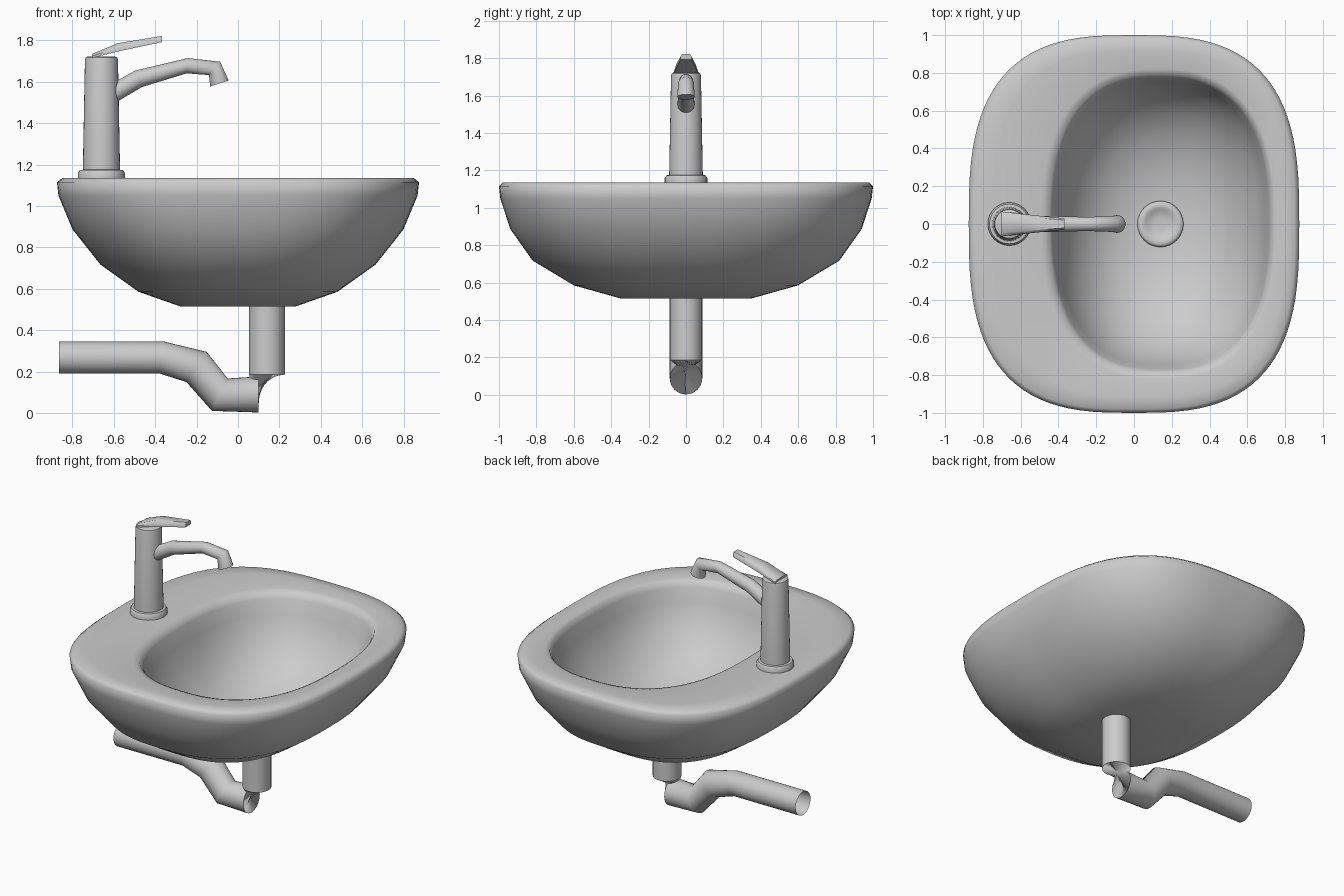
import bpy, bmesh, math
from mathutils import Vector

if "Cube" in bpy.data.objects:
    bpy.data.objects.remove(bpy.data.objects["Cube"])

grey = bpy.data.materials.new("ceramic grey")
grey.use_nodes = True
colour = (0.6, 0.6, 0.6, 1)
grey.diffuse_color = colour
grey.node_tree.nodes["Principled BSDF"].inputs["Base Color"].default_value = colour


def loft(name, rings, cap_start=False, cap_end=False, sharp=None):
    """Skin a list of equally long point rings."""
    bm = bmesh.new()
    loops = [[bm.verts.new(p) for p in ring] for ring in rings]
    n = len(loops[0])
    for a, b in zip(loops, loops[1:]):
        for i in range(n):
            j = (i + 1) % n
            bm.faces.new((a[i], a[j], b[j], b[i]))
    if cap_start:
        bm.faces.new(loops[0][::-1])
    if cap_end:
        bm.faces.new(loops[-1])
    bmesh.ops.recalc_face_normals(bm, faces=bm.faces)
    mesh = bpy.data.meshes.new(name)
    bm.to_mesh(mesh)
    bm.free()
    mesh.materials.append(grey)
    obj = bpy.data.objects.new(name, mesh)
    bpy.context.collection.objects.link(obj)
    bpy.ops.object.select_all(action='DESELECT')
    obj.select_set(True)
    bpy.context.view_layer.objects.active = obj
    if sharp:
        bpy.ops.object.shade_smooth_by_angle(angle=math.radians(sharp))
    else:
        bpy.ops.object.shade_smooth()
    return obj


def oval(z, rx, ry, cx=0, power=2.0, n=96):
    """Horizontal superellipse ring."""
    ring = []
    for i in range(n):
        a = math.tau * i / n
        c, s = math.cos(a), math.sin(a)
        ring.append((cx + rx * math.copysign(abs(c) ** (2 / power), c),
                     ry * math.copysign(abs(s) ** (2 / power), s), z))
    return ring


def lathe(name, cx, profile, **caps):
    return loft(name, [oval(z, r, r, cx, n=32) for r, z in profile], **caps)


def hoop(x, z, r, angle, side=1, n=32):
    """Circle centred on the xz plane; angle turns its in-plane axis from +x to +z."""
    u = Vector((math.cos(angle), 0, math.sin(angle)))
    v = Vector((0, side, 0))
    return [Vector((x, 0, z)) + r * (math.cos(math.tau * i / n) * u
            + math.sin(math.tau * i / n) * v) for i in range(n)]


# Basin: outer shell up, over the flat rim, and down into the bowl
sections = [
    (0.515, 0.28, 0.35, 0, 2.4), (0.585, 0.48, 0.60, 0, 2.5),
    (0.717, 0.665, 0.82, 0, 2.6), (0.887, 0.80, 0.94, 0, 2.75),
    (1.05, 0.868, 0.993, 0, 2.9), (1.115, 0.875, 1.0, 0, 2.9),
    (1.135, 0.85, 0.98, 0, 2.9), (1.135, 0.78, 0.92, 0.03, 2.8),
    (1.135, 0.62, 0.82, 0.13, 2.5), (1.125, 0.59, 0.79, 0.14, 2.5),
    (1.09, 0.572, 0.77, 0.143, 2.5), (1.0, 0.55, 0.745, 0.145, 2.5),
    (0.89, 0.51, 0.70, 0.145, 2.4), (0.77, 0.44, 0.61, 0.14, 2.3),
    (0.67, 0.34, 0.47, 0.14, 2.2), (0.605, 0.22, 0.30, 0.14, 2.1),
    (0.58, 0.1, 0.12, 0.14, 2),
]
loft("basin", [oval(*s) for s in sections], cap_start=True, cap_end=True)

# Drain plate in the bowl
lathe("drain_plate", 0.14, [(0.122, 0.57), (0.122, 0.592), (0.11, 0.602), (0.085, 0.6),
      (0.07, 0.588), (0.03, 0.584)], cap_end=True)

# Tap column with its base flange
lathe("tap_base", -0.66, [(0.114, 1.13), (0.114, 1.158), (0.105, 1.173), (0.085, 1.176)],
      cap_end=True, sharp=50)
lathe("tap_column", -0.66, [(0.09, 1.17), (0.08, 1.705), (0.077, 1.717), (0.068, 1.722)],
      cap_end=True, sharp=40)

# Spout: angular swept tube
spout = [(-0.62, 1.535, 0.045, 120), (-0.48, 1.615, 0.043, 111), (-0.245, 1.678, 0.037, 85),
         (-0.113, 1.665, 0.042, 50), (-0.09, 1.592, 0.047, 18)]
loft("tap_spout", [hoop(x, z, r, math.radians(a)) for x, z, r, a in spout],
     cap_start=True, cap_end=True, sharp=60)

# Lever: tapering bent slab with rounded upper corners
lever = []
for x, low, high, w in [(-0.705, 1.715, 1.735, 0.066), (-0.58, 1.747, 1.787, 0.052),
                        (-0.367, 1.792, 1.822, 0.03)]:
    mid = (low + high) / 2
    half = [(w, low), (w, mid), (w * 0.7, high)]
    lever.append([(x, y, z) for y, z in half] + [(x, -y, z) for y, z in reversed(half)])
loft("tap_lever", lever, cap_start=True, cap_end=True, sharp=40)

# Waste pipe: vertical drop, pinched half-turn joint, then the rising run to the wall
drop = [hoop(0.14, z, 0.087, 0) for z in (0.56, 0.185)]
run = [(0.1, 0.089, 0.087, 90), (-0.088, 0.088, 0.087, 64), (-0.2, 0.222, 0.088, 56),
       (-0.37, 0.268, 0.078, 83), (-0.865, 0.268, 0.078, 90)]
loft("waste_pipe", drop + [hoop(x, z, r, math.radians(a), -1) for x, z, r, a in run], sharp=60)
